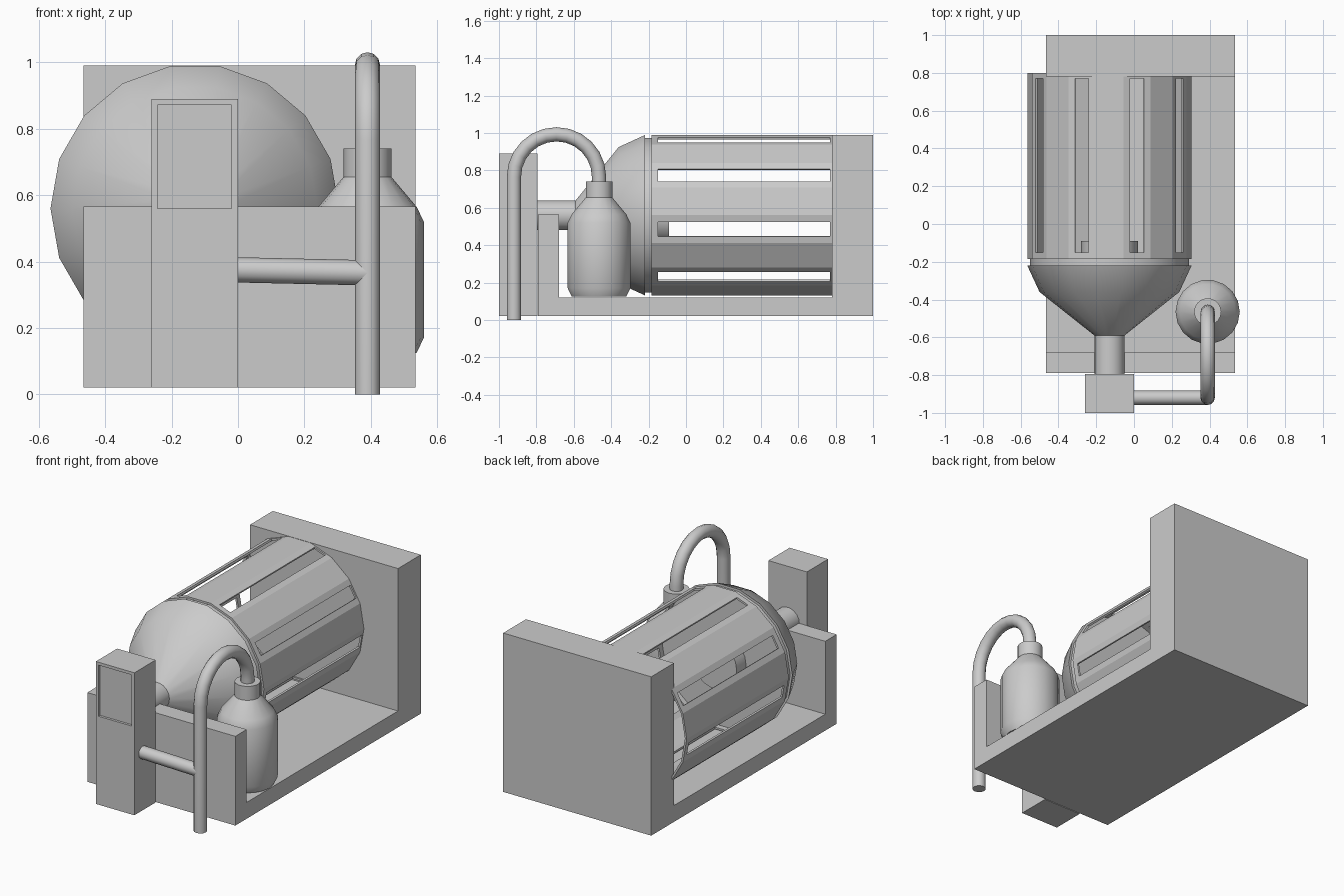
import bpy, bmesh
from math import sin, cos, pi, radians
from mathutils import Vector

if "Cube" in bpy.data.objects:
    bpy.data.objects.remove(bpy.data.objects["Cube"])

DX, DZ = -0.13, 0.56      # drum axis (runs along y)
SIDES = 18


def finish(name, bm, smooth=False):
    bmesh.ops.recalc_face_normals(bm, faces=bm.faces)
    mesh = bpy.data.meshes.new(name)
    bm.to_mesh(mesh)
    bm.free()
    obj = bpy.data.objects.new(name, mesh)
    bpy.context.collection.objects.link(obj)
    if smooth:
        bpy.ops.object.select_all(action='DESELECT')
        obj.select_set(True)
        bpy.context.view_layer.objects.active = obj
        bpy.ops.object.shade_smooth_by_angle(angle=radians(30))
    return obj


def box(name, lo, hi):
    bm = bmesh.new()
    bmesh.ops.create_cube(bm, size=1)
    for v in bm.verts:
        v.co = Vector([(a + b) / 2 + c * (b - a) for a, b, c in zip(lo, hi, v.co)])
    return finish(name, bm)


def lathe(name, profile, place, smooth=True):
    """Revolve (radius, along) points, capped at both ends."""
    bm = bmesh.new()
    rings = [[bm.verts.new(place(r * cos(2 * pi * i / SIDES), r * sin(2 * pi * i / SIDES), h))
              for i in range(SIDES)] for r, h in profile]
    for a, b in zip(rings, rings[1:]):
        for i in range(SIDES):
            j = (i + 1) % SIDES
            bm.faces.new((a[i], a[j], b[j], b[i]))
    bm.faces.new(rings[0])
    bm.faces.new(rings[-1])
    return finish(name, bm, smooth)


def pipe(name, points, radius):
    cu = bpy.data.curves.new(name, 'CURVE')
    cu.dimensions = '3D'
    cu.bevel_depth = radius
    cu.bevel_resolution = 4
    cu.use_fill_caps = True
    sp = cu.splines.new('POLY')
    sp.points.add(len(points) - 1)
    for p, co in zip(sp.points, points):
        p.co = (*co, 1)
    obj = bpy.data.objects.new(name, cu)
    bpy.context.collection.objects.link(obj)
    return obj


def along_y(u, v, h):
    return (DX + u, h, DZ + v)


def bottle_axis(u, v, h):
    return (0.39 + u, -0.465 + v, h)


# Frame: base, low front wall and tall back wall as one side profile
bm = bmesh.new()
outline = [(-0.79, 0.02), (1, 0.02), (1, 0.99), (0.78, 0.99), (0.78, 0.12),
           (-0.68, 0.12), (-0.68, 0.565), (-0.79, 0.565)]
face = bm.faces.new([bm.verts.new((-0.465, y, z)) for y, z in outline])
ext = bmesh.ops.extrude_face_region(bm, geom=[face])
bmesh.ops.translate(bm, vec=(1, 0, 0),
                    verts=[g for g in ext['geom'] if isinstance(g, bmesh.types.BMVert)])
finish("frame", bm)

# Control post with a shallow recessed panel
post = box("control_post", (-0.26, -1.0, 0.02), (0.0, -0.795, 0.89))
cutter = box("panel_cutter", (-0.242, -1.1, 0.56), (-0.02, -0.985, 0.872))
cutter.hide_render = True
cutter.hide_set(True)
cut = post.modifiers.new("panel", 'BOOLEAN')
cut.operation = 'DIFFERENCE'
cut.solver = 'EXACT'
cut.object = cutter

# Slotted drum: every other side is a frame around a long slot
bm = bmesh.new()
R, Y0, Y1, S0, S1 = 0.435, -0.185, 0.80, -0.15, 0.77
corner = [Vector((DX + R * cos(2 * pi * i / SIDES), 0, DZ + R * sin(2 * pi * i / SIDES)))
          for i in range(SIDES)]
near = [bm.verts.new(c + Vector((0, Y0, 0))) for c in corner]
far = [bm.verts.new(c + Vector((0, Y1, 0))) for c in corner]
for i in range(SIDES):
    j = (i + 1) % SIDES
    outer = [near[i], near[j], far[j], far[i]]
    if i % 2 == 0:
        bm.faces.new(outer)
        continue
    hole = [bm.verts.new(corner[i].lerp(corner[j], t) + Vector((0, y, 0)))
            for t, y in ((0.24, S0), (0.76, S0), (0.76, S1), (0.24, S1))]
    for k in range(4):
        m = (k + 1) % 4
        bm.faces.new((outer[k], outer[m], hole[m], hole[k]))
drum = finish("slotted_drum", bm)
shell = drum.modifiers.new("shell", 'SOLIDIFY')
shell.thickness = 0.012
shell.offset = -1

# Drum front: funnel with neck, joint disc and inner hub
lathe("funnel", [(0.08, -0.80), (0.08, -0.59), (0.37, -0.36), (0.435, -0.22)], along_y)
lathe("joint_disc", [(0.42, -0.22), (0.42, -0.18)], along_y)
lathe("inner_hub", [(0.15, -0.19), (0.15, -0.09)], along_y)

# Bottle
lathe("bottle", [(0.148, 0.125), (0.17, 0.17), (0.17, 0.52), (0.148, 0.565),
                 (0.072, 0.655), (0.072, 0.74)], bottle_axis)

# Pipes: hooked riser into the bottle, and a branch to the control post
X, YC, RA, ZC = 0.39, -0.6925, 0.2275, 0.765
arc = [(X, YC - RA * cos(pi * k / 12), ZC + RA * sin(pi * k / 12)) for k in range(13)]
pipe("hooked_pipe", [(X, YC - RA, 0)] + arc + [(X, YC + RA, 0.70)], 0.038)
pipe("branch_pipe", [(-0.01, -0.92, 0.375), (X, -0.92, 0.366)], 0.038)
